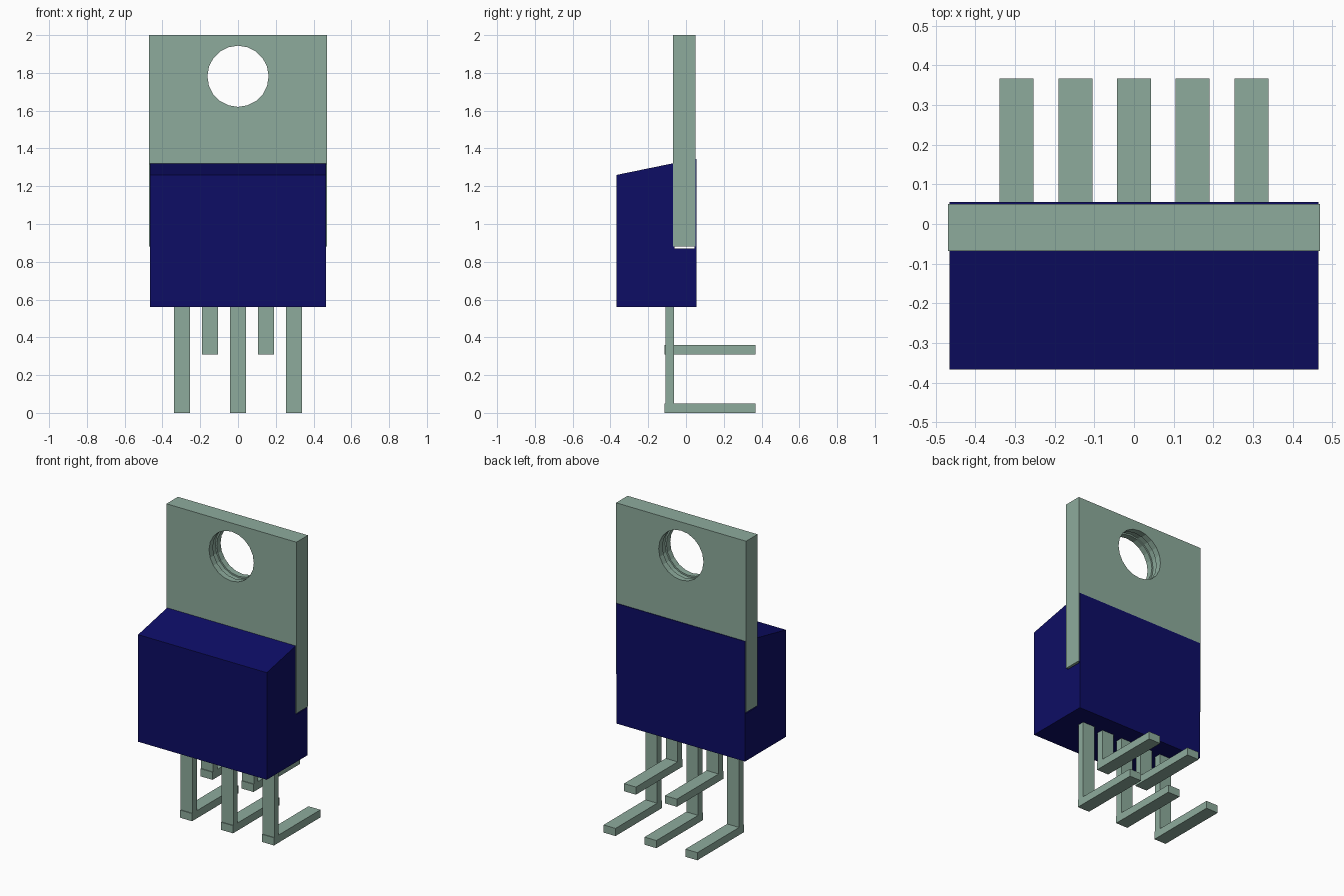
import bpy, bmesh
from math import pi
from mathutils import Matrix, Vector

if "Cube" in bpy.data.objects:
    bpy.data.objects.remove(bpy.data.objects["Cube"], do_unlink=True)


def material(name, rgb):
    m = bpy.data.materials.new(name)
    m.use_nodes = True
    m.diffuse_color = (*rgb, 1)
    m.node_tree.nodes["Principled BSDF"].inputs["Base Color"].default_value = (*rgb, 1)
    return m


metal = material("grey green metal", (0.27, 0.41, 0.335))
plastic = material("dark blue plastic", (0.004, 0.004, 0.13))


def finish(name, bm, mat):
    bmesh.ops.recalc_face_normals(bm, faces=bm.faces)
    mesh = bpy.data.meshes.new(name)
    bm.to_mesh(mesh)
    bm.free()
    mesh.materials.append(mat)
    obj = bpy.data.objects.new(name, mesh)
    bpy.context.collection.objects.link(obj)
    return obj


def extrude_side(name, profile, x, half, mat):
    """Extrude a (y, z) side profile along x, centred on the given x."""
    bm = bmesh.new()
    face = bm.faces.new([bm.verts.new((x - half, y, z)) for y, z in profile])
    out = bmesh.ops.extrude_face_region(bm, geom=[face])["geom"]
    verts = [v for v in out if isinstance(v, bmesh.types.BMVert)]
    bmesh.ops.translate(bm, verts=verts, vec=Vector((2 * half, 0, 0)))
    return finish(name, bm, mat)


# Moulded body: sloped front block with a thin skin behind the metal tab
extrude_side("body", [(-.367, .56), (.055, .56), (.055, 1.345), (.045, 1.345),
                      (.045, .87), (-.06, .87), (-.06, 1.323), (-.367, 1.26)],
             0, .465, plastic)

# Metal tab
front, back = -.068, .051
tab = extrude_side("mounting_tab", [(front, .88), (back, .88), (back, 2), (front, 2)],
                   0, .47, metal)

# Round mounting hole with a shallow groove halfway through
bm = bmesh.new()
for radius, depth in ((.162, .4), (.172, .04)):
    place = Matrix.Translation((0, (front + back) / 2, 1.782)) @ Matrix.Rotation(pi / 2, 4, "X")
    bmesh.ops.create_cone(bm, cap_ends=True, segments=20, radius1=radius,
                          radius2=radius, depth=depth, matrix=place)
cutter = finish("hole_cutter", bm, metal)
cutter.hide_render = True
cutter.hide_set(True)
cut = tab.modifiers.new("hole", "BOOLEAN")
cut.object = cutter
cut.operation = "DIFFERENCE"
cut.solver = "EXACT"
cut.use_self = True

# Five bent leads, alternating long and short
for i in range(5):
    z = .31 if i % 2 else 0
    extrude_side(f"lead_{i + 1}", [(-.113, z), (.367, z), (.367, z + .05), (-.064, z + .05),
                                   (-.064, .57), (-.108, .57), (-.108, z + .05),
                                   (-.113, z + .05)],
                 (i - 2) * .148, .043, metal)
